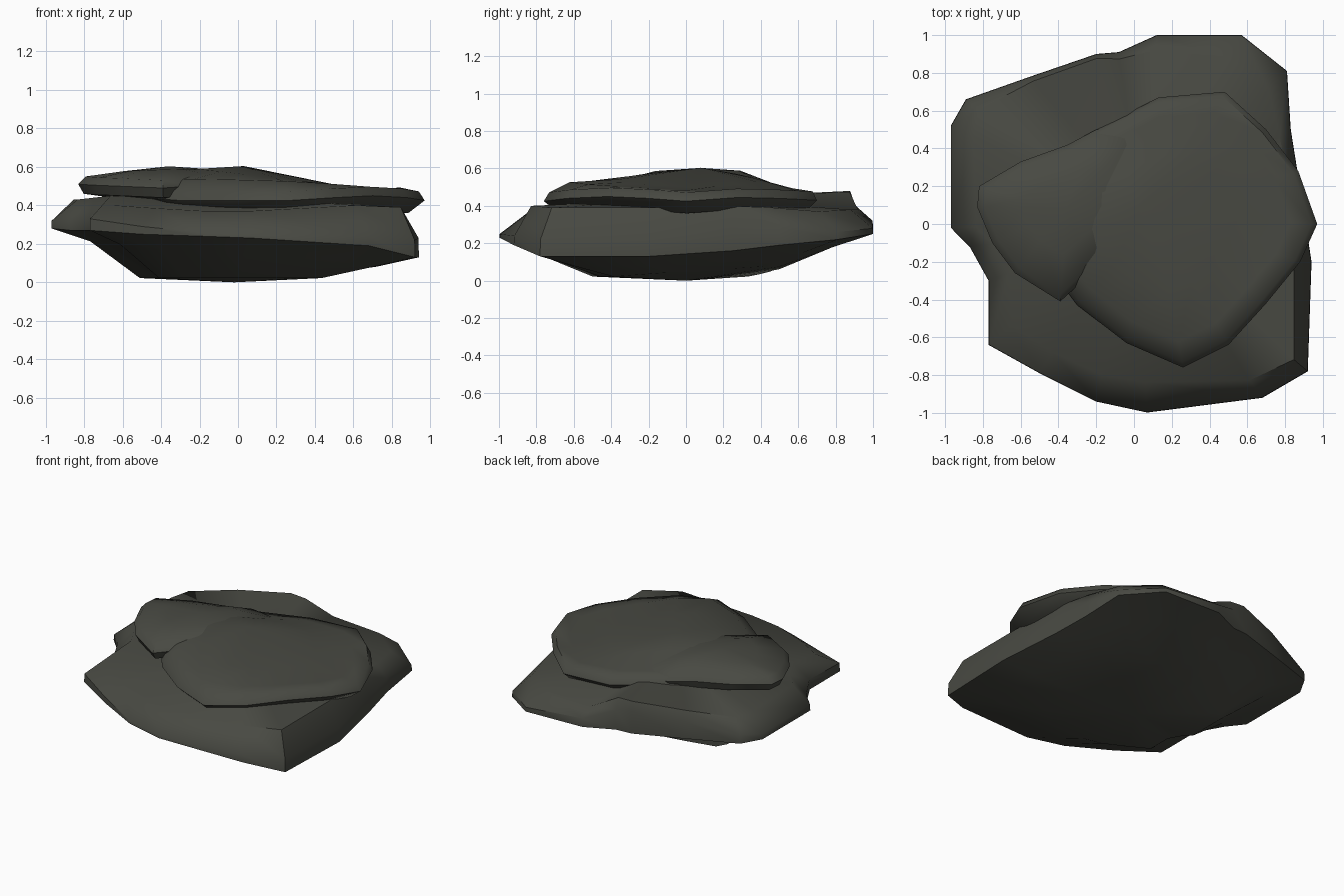
import bpy, bmesh, math

if "Cube" in bpy.data.objects:
    bpy.data.objects.remove(bpy.data.objects["Cube"])

stone = bpy.data.materials.new("dark olive stone")
stone.diffuse_color = (0.065, 0.067, 0.055, 1)
stone.use_nodes = True
stone.node_tree.nodes["Principled BSDF"].inputs["Base Color"].default_value = stone.diffuse_color


def loft(name, rings, bottom, top, angle=35):
    """Skin a stack of equal-length rings and close it with two apex points."""
    bm = bmesh.new()
    rows = [[bm.verts.new(p) for p in ring] for ring in rings]
    lo, hi = bm.verts.new(bottom), bm.verts.new(top)
    n = len(rows[0])
    for i in range(n):
        j = (i + 1) % n
        for a, b in zip(rows, rows[1:]):
            bm.faces.new((a[i], a[j], b[j], b[i]))
        bm.faces.new((lo, rows[0][j], rows[0][i]))
        bm.faces.new((hi, rows[-1][i], rows[-1][j]))
    bmesh.ops.remove_doubles(bm, verts=bm.verts, dist=0.002)
    bmesh.ops.recalc_face_normals(bm, faces=bm.faces)
    me = bpy.data.meshes.new(name)
    bm.to_mesh(me)
    bm.free()
    ob = bpy.data.objects.new(name, me)
    bpy.context.collection.objects.link(ob)
    me.materials.append(stone)
    bpy.context.view_layer.objects.active = ob
    ob.select_set(True)
    bpy.ops.object.shade_smooth_by_angle(angle=math.radians(angle))
    ob.select_set(False)


def shrink(x, y, c, s):
    return c[0] + (x - c[0]) * s, c[1] + (y - c[1]) * s


# Base boulder: x, y, lower edge z, upper edge z, rim scale, rim z
base = [
    (-.97, -.02, .28, .32, .86, .43), (-.97, .52, .28, .32, .88, .43),
    (-.89, .66, .28, .34, .92, .43), (-.55, .78, .27, .39, .97, .46),
    (-.20, .90, .26, .42, .975, .48), (-.08, .91, .26, .40, .96, .475),
    (.12, 1.0, .26, .32, .92, .38), (.57, 1.0, .25, .28, .88, .38),
    (.81, .81, .22, .26, .88, .37), (.83, .50, .19, .29, .93, .39),
    (.87, .25, .16, .26, .93, .40), (.94, -.20, .13, .23, .90, .39),
    (.92, -.78, .13, .22, .92, .39), (.68, -.92, .19, .24, .90, .40),
    (.07, -.998, .23, .25, .84, .37), (-.20, -.94, .24, .26, .85, .37),
    (-.50, -.79, .25, .29, .86, .385), (-.77, -.64, .27, .33, .84, .40),
    (-.77, -.30, .27, .34, .86, .45), (-.87, -.12, .27, .33, .86, .44)]
o, b = (0, 0), (-.05, 0)


def belly(x, y, zl):
    """Underside height two thirds of the way out: fuller at front, thin behind."""
    return zl * (.55 + .12 * max(0, y) + .18 * max(0, -x)) + .01


loft("base_boulder", [
    [(*shrink(x, y, b, .50), .022 + .06 * max(0, x * .5 + y * .6)) for x, y, *_ in base],
    [(*shrink(x, y, b, .78), belly(x, y, zl)) for x, y, zl, *_ in base],
    [(x, y, zl) for x, y, zl, *_ in base],
    [(*shrink(x, y, o, .998), zh) for x, y, zl, zh, *_ in base],
    [(*shrink(x, y, o, s), z) for x, y, zl, zh, s, z in base]],
    (-.02, 0, 0), (.05, .05, .44), 48)

# Upper slab lying across the base: x, y, rim z
slab = [
    (-.30, -.43, .44), (-.04, -.63, .44), (.26, -.76, .44), (.50, -.64, .455),
    (.70, -.42, .465), (.88, -.20, .455), (.97, 0, .44), (.87, .28, .46),
    (.70, .50, .455), (.48, .70, .445), (.13, .67, .445), (-.20, .50, .47),
    (-.50, .30, .48), (-.55, -.10, .46)]
c = (.12, .05)


def inset(s, height):
    """A smaller copy of the slab outline, its height set by position."""
    pts = [shrink(x, y, c, s) for x, y, z in slab]
    return [(x, y, height(x, y)) for x, y in pts]


loft("upper_slab", [
    [(*shrink(x, y, c, .90), z - .08) for x, y, z in slab],
    [(x, y, z - .015) for x, y, z in slab],
    [(*shrink(x, y, c, .965), z + .032) for x, y, z in slab],
    inset(.83, lambda x, y: .517 - .04 * x - .03 * y),
    inset(.50, lambda x, y: .565 - .12 * max(x, -.2))],
    (.1, 0, .35), (.03, .08, .604), 60)

# Rounded lump on the left, its right side sinking into the slab: x, y, rim z
lump = [
    (-.83, .09, .51), (-.82, .20, .51), (-.60, .33, .50), (-.35, .42, .49),
    (-.20, .50, .48), (.02, .48, .47), (.08, .12, .50), (-.05, -.04, .53),
    (-.12, -.16, .52), (-.24, -.27, .50), (-.39, -.41, .49), (-.63, -.26, .50),
    (-.75, -.10, .505)]
d = (-.36, .08)
loft("left_lump", [
    [(*shrink(x, y, d, .94), z - .05) for x, y, z in lump],
    [(x, y, z) for x, y, z in lump],
    [(*shrink(x, y, d, .92), z + .04) for x, y, z in lump],
    [(*shrink(x, y, d, .50), .588 + .02 * min(0, x + .3)) for x, y, z in lump]],
    (-.36, .08, .40), (-.36, .08, .603), 50)
